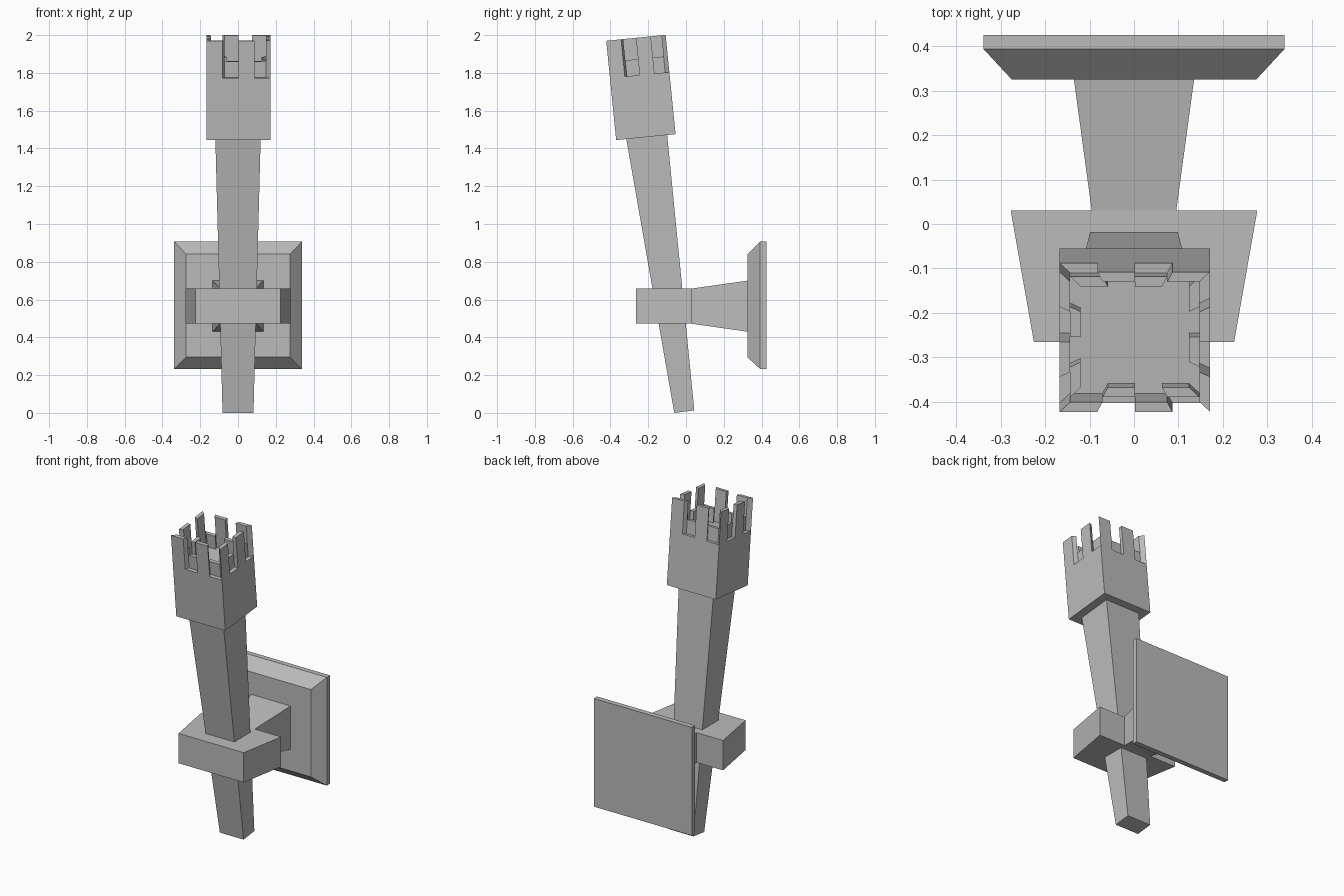
import bpy
import bmesh
from math import radians
from mathutils import Matrix, Vector

cube = bpy.data.objects.get("Cube")
if cube:
    bpy.data.objects.remove(cube, do_unlink=True)

GREY = (0.5, 0.5, 0.5, 1.0)
grey = bpy.data.materials.new("plain grey")
grey.use_nodes = True
grey.diffuse_color = GREY
grey.node_tree.nodes["Principled BSDF"].inputs["Base Color"].default_value = GREY


def make_object(name, bm, matrix=None):
    bmesh.ops.recalc_face_normals(bm, faces=bm.faces)
    mesh = bpy.data.meshes.new(name)
    bm.to_mesh(mesh)
    bm.free()
    mesh.materials.append(grey)
    obj = bpy.data.objects.new(name, mesh)
    if matrix:
        obj.matrix_world = matrix
    bpy.context.scene.collection.objects.link(obj)
    return obj


def loft(bm, sections):
    """Closed solid through a list of equal-length point loops."""
    rings = [[bm.verts.new(p) for p in loop] for loop in sections]
    n = len(rings[0])
    for a, b in zip(rings, rings[1:]):
        for i in range(n):
            j = (i + 1) % n
            bm.faces.new((a[i], a[j], b[j], b[i]))
    bm.faces.new(rings[0][::-1])
    bm.faces.new(rings[-1])


def upright(y, half, low, high):
    """Rectangle facing the wall."""
    return [(-half, y, low), (half, y, low), (half, y, high), (-half, y, high)]


def level(half, front, back):
    """Rectangle across the shaft; front and back are (y, z)."""
    return [(-half, *front), (half, *front), (half, *back), (-half, *back)]


# Wall plate with bevelled front
bm = bmesh.new()
loft(bm, [upright(0.325, 0.275, 0.295, 0.84),
          upright(0.393, 0.338, 0.232, 0.907),
          upright(0.425, 0.338, 0.232, 0.907)])
make_object("wall_plate", bm)

# Arm flaring towards the plate
bm = bmesh.new()
loft(bm, [upright(0.03, 0.095, 0.472, 0.658),
          upright(0.325, 0.135, 0.43, 0.70)])
make_object("bracket_arm", bm)

# Block holding the shaft
bm = bmesh.new()
loft(bm, [upright(-0.265, 0.225, 0.472, 0.658),
          upright(0.03, 0.277, 0.472, 0.658)])
make_object("bracket_holder", bm)

# Leaning tapered shaft
bm = bmesh.new()
loft(bm, [level(0.082, (-0.062, 0.0), (0.044, 0.013)),
          level(0.12, (-0.317, 1.455), (-0.1, 1.475))])
make_object("torch_shaft", bm)

# Torch head, built upright and then tilted
HALF_X, HALF_Y = 0.169, 0.158
SILL, TOP, INNER_TOP = 0.33, 0.528, 0.415
tilt = Matrix.Translation((0.002, -0.2125, 1.46)) @ Matrix.Rotation(radians(5.7), 4, "X")


def square(scale, z):
    x, y = HALF_X * scale, HALF_Y * scale
    return [(-x, -y, z), (x, -y, z), (x, y, z), (-x, y, z)]


bm = bmesh.new()
loft(bm, [square(1, 0), square(1, SILL)])
make_object("torch_head", bm, tilt)


# Rings of teeth: each side is split in four, filled on alternate quarters
def tooth_ring(name, outer, inner, first, top):
    bm = bmesh.new()
    corners = [Vector(p) for p in square(1, 0)]
    for side in range(4):
        a, b = corners[side], corners[(side + 1) % 4]
        for quarter in (first, first + 2):
            p, q = a.lerp(b, quarter / 4), a.lerp(b, (quarter + 1) / 4)
            plan = [p * outer, q * outer, q * inner, p * inner]
            loft(bm, [[v + Vector((0, 0, z)) for v in plan] for z in (SILL, top)])
    make_object(name, bm, tilt)


tooth_ring("tall_teeth", 1.0, 0.86, 0, TOP)
tooth_ring("short_inner_teeth", 0.86, 0.72, 1, INNER_TOP)
